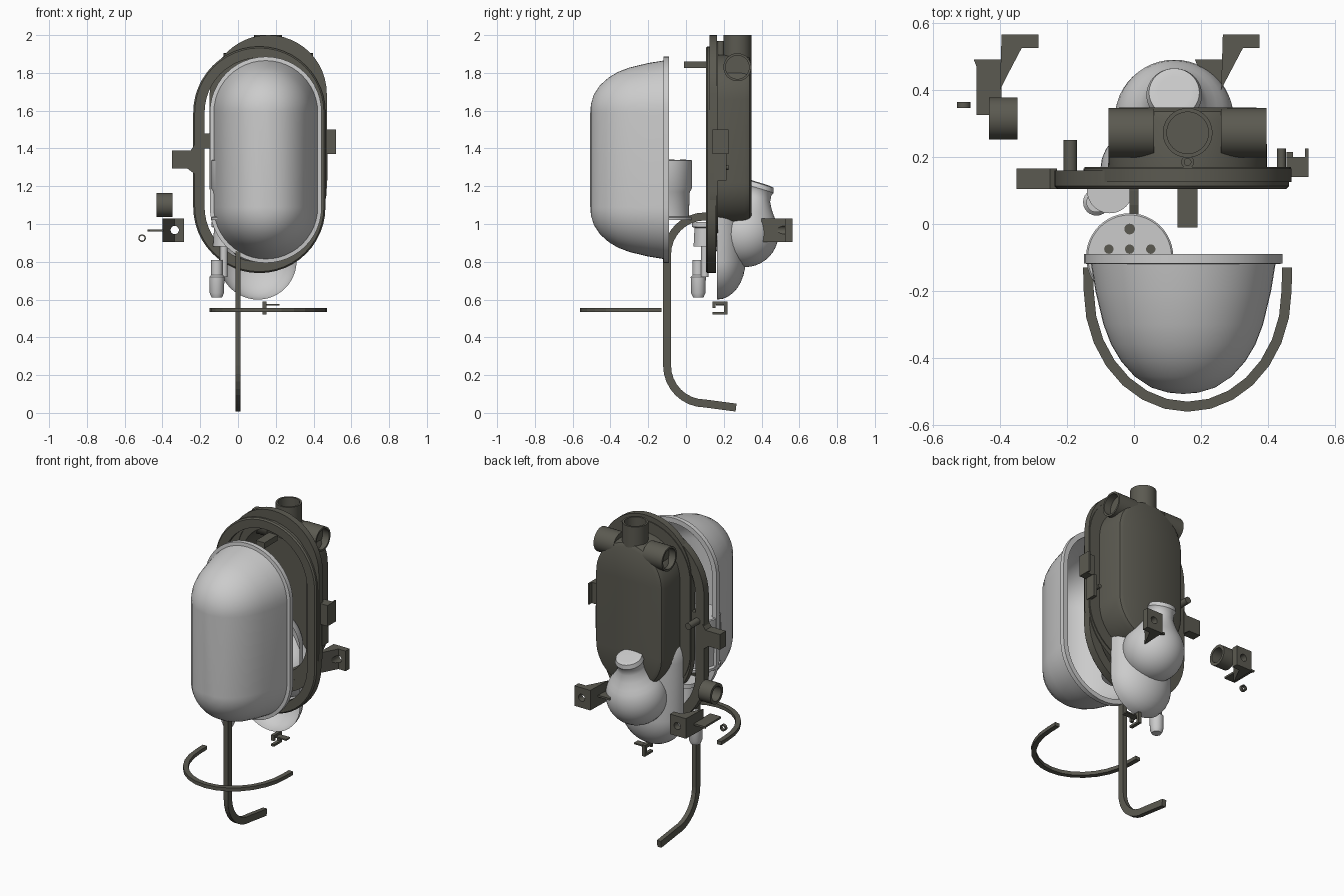
import bpy, bmesh
from math import sin, cos, pi, radians
from mathutils import Vector, Matrix

old = bpy.data.objects.get("Cube")
if old:
    bpy.data.objects.remove(old)


def material(name, rgb):
    m = bpy.data.materials.new(name)
    m.use_nodes = True
    m.diffuse_color = (*rgb, 1)
    m.node_tree.nodes["Principled BSDF"].inputs["Base Color"].default_value = (*rgb, 1)
    return m


DARK = material("dark olive grey", (0.105, 0.102, 0.082))
LIGHT = material("light grey", (0.60, 0.60, 0.60))


def finish(name, bm, mat, smooth=True):
    bmesh.ops.remove_doubles(bm, verts=bm.verts, dist=0.0005)
    bmesh.ops.recalc_face_normals(bm, faces=bm.faces)
    mesh = bpy.data.meshes.new(name)
    bm.to_mesh(mesh)
    bm.free()
    mesh.materials.append(mat)
    ob = bpy.data.objects.new(name, mesh)
    bpy.context.collection.objects.link(ob)
    if smooth:
        bpy.ops.object.select_all(action='DESELECT')
        ob.select_set(True)
        bpy.context.view_layer.objects.active = ob
        bpy.ops.object.shade_smooth_by_angle(angle=radians(35))
    return ob


def loft(name, centre, profile, mat, axis='Y', s=0, closed=False, tilt=0, n=24):
    """Sweep (radius, height) points round a circle, or a slot of half length s."""
    bm = bmesh.new()
    c = Vector(centre)
    rings = []
    for r, h in profile:
        ring = []
        for half in (0, 1):
            for i in range(n + 1 if s else n):
                a = pi * (half + i / n)
                u, v = r * cos(a), r * sin(a) + (s if half == 0 else -s)
                p = {'X': (h, u, v), 'Y': (u, h, v), 'Z': (u, v, h)}[axis]
                ring.append(bm.verts.new(c + Vector(p)))
        rings.append(ring)
    pairs = list(zip(rings, rings[1:]))
    if closed:
        pairs.append((rings[-1], rings[0]))
    for a, b in pairs:
        for i in range(len(a)):
            j = (i + 1) % len(a)
            bm.faces.new((a[i], a[j], b[j], b[i]))
    if tilt:
        bmesh.ops.rotate(bm, verts=bm.verts, cent=c, matrix=Matrix.Rotation(radians(tilt), 3, 'X'))
    return finish(name, bm, mat)


def tube(name, centre, r_out, r_in, h0, h1, mat, axis):
    return loft(name, centre, [(r_out, h0), (r_out, h1), (r_in, h1), (r_in, h0)], mat, axis, closed=True)


def rod(name, centre, r, h0, h1, mat, axis):
    return loft(name, centre, [(0, h0), (r, h0), (r, h1), (0, h1)], mat, axis, n=10)


def box(name, lo, hi, mat):
    bm = bmesh.new()
    bmesh.ops.create_cube(bm, size=1)
    for v in bm.verts:
        v.co = Vector([lo[i] + (v.co[i] + 0.5) * (hi[i] - lo[i]) for i in range(3)])
    return finish(name, bm, mat, False)


def prism(name, outline, d0, d1, mat, axis):
    """Extrude an outline: along z for (x, y) points, along y for (x, z) points."""
    bm = bmesh.new()
    place = (lambda a, b, d: (a, b, d)) if axis == 'Z' else (lambda a, b, d: (a, d, b))
    base = bm.faces.new([bm.verts.new(place(a, b, d0)) for a, b in outline])
    moved = bmesh.ops.extrude_face_region(bm, geom=[base])["geom"]
    top = [g for g in moved if isinstance(g, bmesh.types.BMVert)]
    bmesh.ops.translate(bm, verts=top, vec=place(0, 0, d1 - d0))
    return finish(name, bm, mat, False)


def strap(name, path, normal, width, thick, mat):
    """Sweep a rectangular bar along a flat path."""
    bm = bmesh.new()
    normal = Vector(normal)
    path = [Vector(p) for p in path]
    rings = []
    for i, p in enumerate(path):
        t = (path[min(i + 1, len(path) - 1)] - path[max(i - 1, 0)]).normalized()
        side = t.cross(normal) * width / 2
        up = normal * thick / 2
        rings.append([bm.verts.new(p + q) for q in (side + up, side - up, -side - up, -side + up)])
    for a, b in zip(rings, rings[1:]):
        for i in range(4):
            j = (i + 1) % 4
            bm.faces.new((a[i], a[j], b[j], b[i]))
    bm.faces.new(rings[0])
    bm.faces.new(rings[-1])
    return finish(name, bm, mat, False)


# Diffuser cover: hollow rounded shell with a rim
shell = [(0.275, -0.12), (0.262, -0.2), (0.238, -0.3), (0.215, -0.36), (0.185, -0.41),
         (0.145, -0.455), (0.095, -0.488), (0.045, -0.503), (0, -0.507)]
inner = [(max(r - 0.012, 0), y + 0.012) for r, y in reversed(shell)]
loft("diffuser_cover", (0.147, 0, 1.34),
     [(0.265, -0.09), (0.296, -0.09), (0.296, -0.118)] + shell + inner + [(0.265, -0.09)], LIGHT, s=0.25)

# Clamp frame with side lug
loft("clamp_frame", (0.113, 0, 1.34),
     [(0.29, 0.105), (0.342, 0.105), (0.35, 0.113), (0.35, 0.16), (0.29, 0.16)], DARK, s=0.25, closed=True)
prism("frame_lug", [(-0.35, 1.295), (-0.27, 1.295), (-0.23, 1.265), (-0.23, 1.42), (-0.25, 1.39), (-0.35, 1.39)],
      0.105, 0.165, DARK, 'Y')
rod("frame_pin", (-0.19, 0, 1.43), 0.02, 0.15, 0.25, DARK, 'Y')
box("frame_catch", (-0.18, 0.11, 1.4), (-0.145, 0.16, 1.48), DARK)
box("upper_tab", (0.13, -0.01, 1.825), (0.19, 0.12, 1.86), DARK)

# Housing: hollow back box with flange
loft("housing", (0.16, 0, 1.44),
     [(0.26, 0.13), (0.308, 0.13), (0.308, 0.17), (0.237, 0.17), (0.235, 0.31), (0.225, 0.335),
      (0.205, 0.347), (0, 0.347), (0, 0.33), (0.205, 0.33), (0.22, 0.3), (0.222, 0.13), (0.26, 0.13)],
     DARK, s=0.22)
loft("housing_rim", (0.16, 0, 1.44),
     [(0.25, 0.125), (0.31, 0.125), (0.31, 0.165), (0.25, 0.165)], DARK, s=0.25, closed=True)

# Conduit entries
tube("top_entry", (0.16, 0.272, 0), 0.074, 0.062, 1.8, 2.0, DARK, 'Z')
rod("top_entry_floor", (0.16, 0.272, 0), 0.065, 1.85, 1.9, DARK, 'Z')
for side, label in ((-1, "right"), (1, "left")):
    tube(label + "_entry", (0.16, 0.272, 1.83), 0.074, 0.062, side * 0.1, side * 0.236, DARK, 'X')
    rod(label + "_entry_floor", (0.16, 0.272, 1.83), 0.065, side * 0.1, side * 0.19, DARK, 'X')
tube("top_boss", (0.16, 0.185, 0), 0.019, 0.01, 1.85, 1.97, DARK, 'Z')

# Side catch
box("side_catch", (0.455, 0.14, 1.37), (0.52, 0.2, 1.5), DARK)
box("side_catch_lip", (0.51, 0.19, 1.37), (0.52, 0.225, 1.5), DARK)
box("side_catch_strip", (0.455, 0.15, 1.23), (0.475, 0.215, 1.37), DARK)
rod("side_pin", (0.44, 0, 1.3), 0.013, 0.15, 0.225, DARK, 'Y')

# Reflector bowl behind the frame
loft("reflector", (0.105, 0.165, 0.98),
     [(0.205 * cos(a), 0.15 * sin(a)) for a in [pi / 2 * i / 8 for i in range(9)]], LIGHT, s=0.175)

# Lamp bulb, leaning backwards
bulb = [(0.178 * sin(a), -0.178 * cos(a)) for a in [pi * i / 20 for i in range(16)]]
loft("lamp_bulb", (0.12, 0.312, 0.95),
     bulb + [(0.1, 0.16), (0.078, 0.2), (0.075, 0.235), (0.083, 0.25), (0.075, 0.275), (0.05, 0.28), (0, 0.27)],
     LIGHT, 'Z', tilt=-17)

# Lamp holder with terminal holes
loft("lamp_holder", (-0.013, -0.098, 0),
     [(0, 1.02), (0.13, 1.02), (0.13, 1.035), (0.113, 1.04), (0.118, 1.17), (0.13, 1.19), (0.13, 1.335),
      (0.125, 1.34), (0, 1.34)], LIGHT, 'Z')
for i, x in enumerate((-0.075, -0.013, 0.05)):
    rod(f"terminal_hole_{i}", (x, -0.075, 0), 0.014, 1.338, 1.342, DARK, 'Z')
rod("terminal_hole_rear", (-0.013, -0.015, 0), 0.016, 1.338, 1.342, DARK, 'Z')

# Cable gland and seal
loft("cable_gland", (-0.112, 0.065, 0),
     [(0, 0.61), (0.028, 0.612), (0.038, 0.635), (0.04, 0.72), (0.03, 0.73), (0.03, 0.81), (0, 0.81)],
     LIGHT, 'Z', n=12)
loft("gland_seal", (-0.072, 0.1, 0),
     [(0, 0.88), (0.06, 0.88), (0.055, 0.98), (0.068, 0.985), (0.068, 1.01), (0, 1.01)], LIGHT, 'Z')
rod("gland_stem", (-0.075, 0.1, 0), 0.02, 0.72, 0.9, LIGHT, 'Z')

# Guard straps
arc = [pi / 2 * i / 8 for i in range(9)]
upright = [(0, 0.265, 0.028)] + [(0, 0.1 - 0.2 * sin(a), 0.25 - 0.2 * cos(a)) for a in arc]
upright += [(0, 0.1 - 0.2 * cos(a), 0.84 + 0.2 * sin(a)) for a in arc] + [(0, 0.14, 1.04)]
strap("upright_guard", upright, (1, 0, 0), 0.042, 0.028, DARK)
hoop = [(0.16 - 0.295 * cos(a), -0.2 - 0.345 * sin(a), 0.545) for a in [pi * i / 14 for i in range(15)]]
strap("hoop_guard", [(-0.137, -0.13, 0.545)] + hoop + [(0.457, -0.13, 0.545)], (0, 0, 1), 0.03, 0.022, DARK)

# Mounting brackets: drilled plate, gusset and fin
for label, dx in (("right", 0), ("left", 0.66)):
    plate = prism(label + "_bracket",
                  [(dx + x, y) for x, y in ((-0.285, 0.565), (-0.395, 0.565), (-0.4, 0.4),
                                            (-0.385, 0.43), (-0.335, 0.525), (-0.285, 0.525))],
                  0.905, 1.03, DARK, 'Z')
    drill = rod(label + "_drill", (dx - 0.335, 0, 0.968), 0.022, 0.3, 0.7, DARK, 'Y')
    drill.hide_render = True
    drill.hide_set(True)
    cut = plate.modifiers.new("hole", 'BOOLEAN')
    cut.operation = 'DIFFERENCE'
    cut.object = drill
    bpy.context.view_layer.objects.active = plate
    bpy.ops.object.modifier_apply(modifier=cut.name)
    bpy.data.objects.remove(drill)
    prism(label + "_bracket_fin",
          [(dx + x, y) for x, y in ((-0.395, 0.49), (-0.478, 0.49), (-0.47, 0.47), (-0.47, 0.325), (-0.395, 0.325))],
          0.96, 0.972, DARK, 'Z')

# Loose bushing, washer and spring clip
tube("bushing", (-0.39, 0.315, 1.1), 0.063, 0.045, -0.042, 0.042, DARK, 'X')
tube("washer", (-0.508, 0.355, 0.925), 0.02, 0.013, -0.009, 0.009, DARK, 'Y')
for part, lo, hi in (("top", (0.13, 0.14, 0.575), (0.15, 0.22, 0.59)),
                     ("base", (0.13, 0.14, 0.52), (0.15, 0.22, 0.533)),
                     ("back", (0.13, 0.2, 0.52), (0.15, 0.22, 0.59)),
                     ("front", (0.13, 0.14, 0.555), (0.15, 0.155, 0.59)),
                     ("arm", (0.13, 0.16, 0.568), (0.22, 0.2, 0.576))):
    box("clip_" + part, lo, hi, DARK)
